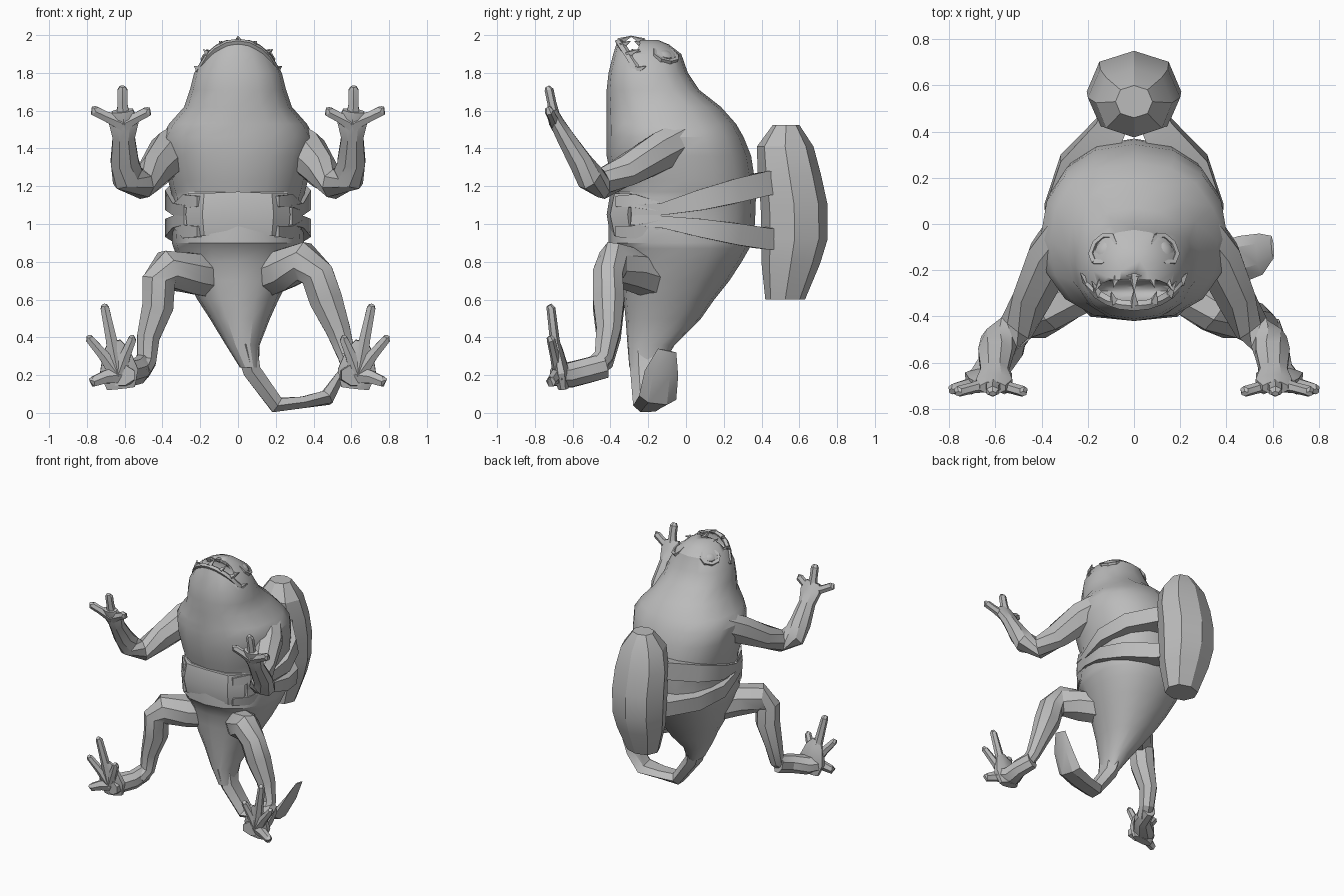
import bpy, bmesh, math
from mathutils import Vector

skin = bpy.data.materials.new("grey skin")
skin.diffuse_color = (0.5, 0.5, 0.5, 1)


def finish(bm, name, angle=30):
    bmesh.ops.recalc_face_normals(bm, faces=bm.faces)
    me = bpy.data.meshes.new(name)
    bm.to_mesh(me)
    bm.free()
    ob = bpy.data.objects.new(name, me)
    bpy.context.collection.objects.link(ob)
    me.materials.append(skin)
    bpy.ops.object.select_all(action='DESELECT')
    ob.select_set(True)
    bpy.context.view_layer.objects.active = ob
    bpy.ops.object.shade_smooth_by_angle(angle=math.radians(angle))
    return ob


def skin_rings(rings, name, angle=30):
    """Bridge a list of point rings and cap both ends."""
    bm = bmesh.new()
    vs = [[bm.verts.new(p) for p in r] for r in rings]
    n = len(rings[0])
    for a, b in zip(vs, vs[1:]):
        for i in range(n):
            j = (i + 1) % n
            bm.faces.new((a[i], a[j], b[j], b[i]))
    bm.faces.new(vs[0])
    bm.faces.new(vs[-1])
    return finish(bm, name, angle)


def loft(name, secs, n, angle=30, power=1.0):
    """Level sections: z, centre x, half width, front y, back y."""
    def warp(v):
        return math.copysign(abs(v) ** power, v) if abs(v) > 1e-6 else 0
    rings = []
    for z, cx, rx, y0, y1 in secs:
        rings.append([(cx + rx * warp(math.cos(2 * math.pi * i / n)),
                       (y0 + y1) / 2 + (y1 - y0) / 2 * warp(math.sin(2 * math.pi * i / n)), z)
                      for i in range(n)])
    return skin_rings(rings, name, angle)


def tube(name, pts, n=6, ref=(0, 1, 0), angle=30):
    """Limb through points x, y, z, half width, half depth."""
    rings = []
    ps = [Vector(p[:3]) for p in pts]
    for k, p in enumerate(pts):
        t = (ps[min(k + 1, len(ps) - 1)] - ps[max(k - 1, 0)]).normalized()
        a = Vector(ref).cross(t).normalized()
        b = t.cross(a)
        rings.append([ps[k] + a * p[3] * math.cos(2 * math.pi * (i + .5) / n)
                      + b * p[4] * math.sin(2 * math.pi * (i + .5) / n) for i in range(n)])
    return skin_rings(rings, name, angle)


def mirrored(pts, s):
    return [(s * p[0],) + tuple(p[1:]) for p in pts]


# Body from belly to head, with a pinched waist
body = loft("body", [
    (0.24, 0.06, 0.05, -0.30, -0.13), (0.36, 0.025, 0.09, -0.31, -0.06),
    (0.5, 0.01, 0.16, -0.32, 0.08), (0.60, 0, 0.215, -0.33, 0.15),
    (0.70, 0, 0.265, -0.34, 0.23), (0.80, 0, 0.31, -0.355, 0.295), (0.87, 0, 0.34, -0.385, 0.335),
    (0.90, 0, 0.35, -0.41, 0.345), (1.0, 0, 0.345, -0.41, 0.365),
    (1.14, 0, 0.345, -0.40, 0.37), (1.17, 0, 0.355, -0.38, 0.37),
    (1.23, 0, 0.37, -0.395, 0.365), (1.36, 0, 0.395, -0.42, 0.345),
    (1.46, 0, 0.405, -0.42, 0.305), (1.53, 0, 0.365, -0.42, 0.265),
    (1.62, 0, 0.285, -0.42, 0.185), (1.71, 0, 0.255, -0.42, 0.07),
    (1.80, 0, 0.232, -0.41, 0.01), (1.90, 0, 0.175, -0.385, -0.025),
    (1.95, 0, 0.115, -0.37, -0.09), (1.975, 0, 0.06, -0.34, -0.15)], 16, 28, 0.88)

# Open mouth cut into the top of the head
bm = bmesh.new()
bmesh.ops.create_uvsphere(bm, u_segments=12, v_segments=8, radius=1)
for v in bm.verts:
    v.co = (v.co.x * 0.20, -0.29 + v.co.y * 0.055, 1.95 + v.co.z * 0.10)
cutter = finish(bm, "mouth_cutter")
cutter.hide_render = True
cutter.hide_viewport = True
cut = body.modifiers.new("mouth", 'BOOLEAN')
cut.object = cutter
cut.operation = 'DIFFERENCE'
cut.solver = 'EXACT'


def lip_point(a, y, w, dip):
    return Vector((w * math.sin(a), y + dip * (1 - math.cos(a)), 1.70 + 0.265 * math.cos(a)))


# Lips and fangs arching over the mouth
for lip, y, w, dip in (("upper_lip", -0.225, 0.20, 0.0), ("lower_lip", -0.355, 0.225, 0.18)):
    arc = [lip_point(math.radians(d), y, w, dip) for d in range(-75, 76, 15)]
    tube(lip, [(*p, 0.016, 0.022) for p in arc], 5)
    sgn = -1 if lip == "upper_lip" else 1
    for i, d in enumerate((-64, -42, -22, 0, 22, 42, 64)):
        p = lip_point(math.radians(d), y, w, dip)
        out = Vector((math.sin(math.radians(d)) * 0.7, 0, 0.4))
        tip = p + (out + Vector((0, sgn * 0.9, 0))).normalized() * (0.055 + 0.02 * (i % 2))
        tube(lip + "_fang", [(*p, 0.022, 0.022), (*tip, 0.002, 0.002)], 4, (0.3, 0.1, 1))

for s in (1, -1):
    # Eyes with raised lids
    c = Vector((s * 0.13, -0.11, 1.89))
    nrm = Vector((s * 0.5, 0.35, 0.8)).normalized()
    rot = nrm.to_track_quat('Z', 'Y')
    bm = bmesh.new()
    bmesh.ops.create_uvsphere(bm, u_segments=10, v_segments=6, radius=1)
    for v in bm.verts:
        v.co = c + rot @ Vector((v.co.x * 0.05, v.co.y * 0.04, v.co.z * 0.025))
    finish(bm, "eye")
    lid = []
    for k in range(9):
        a = 2 * math.pi * k / 8
        lid.append((*(c + rot @ Vector((0.068 * math.cos(a), 0.055 * math.sin(a), 0))), 0.014, 0.02))
    tube("eyelid", lid, 4, nrm)

    # Arm
    tube("arm", mirrored([
        (0.25, 0.02, 1.45, 0.12, 0.10), (0.36, -0.14, 1.38, 0.12, 0.10),
        (0.44, -0.32, 1.28, 0.095, 0.085), (0.51, -0.45, 1.21, 0.08, 0.08),
        (0.585, -0.51, 1.25, 0.09, 0.075), (0.60, -0.56, 1.33, 0.08, 0.065),
        (0.605, -0.64, 1.46, 0.063, 0.05), (0.605, -0.685, 1.54, 0.085, 0.04),
        (0.612, -0.71, 1.60, 0.06, 0.03)], s), 8)
    # Fingers
    for mid, tip in (((0.535, 1.565), (0.48, 1.605)), ((0.612, 1.64), (0.612, 1.72)),
                     ((0.70, 1.57), (0.76, 1.61))):
        tube("finger", mirrored([
            (0.605, -0.69, 1.53, 0.045, 0.035), (mid[0], -0.71, mid[1], 0.03, 0.024),
            (tip[0], -0.725, tip[1] - 0.01, 0.03, 0.024), (tip[0], -0.735, tip[1] + 0.008, 0.016, 0.012)], s), 6)

    # Broad straps hugging the back and joining the pack
    for z0, z1, h in ((1.08, 1.21, 0.09), (1.01, 0.925, 0.08)):
        tube("strap", mirrored([
            (0.26, -0.28, (z0 + 1.05) / 2, 0.05, 0.04), (0.32, -0.12, z0, 0.045, 0.04),
            (0.345, 0.07, z0 * 0.65 + z1 * 0.35, h * 0.85, 0.06), (0.265, 0.25, z0 * 0.3 + z1 * 0.7, h, 0.09),
            (0.11, 0.40, z1, h, 0.10), (0.07, 0.48, z1, h, 0.09)], s), 4, (1, 0, 0))
    # Side folds of the belly band
    for z in (0.96, 1.12):
        tube("belly_fold", mirrored([
            (0.20, -0.36, z, 0.04, 0.03), (0.27, -0.265, z, 0.05, 0.035),
            (0.33, -0.12, z * 0.5 + 0.525, 0.03, 0.02)], s), 4, (1, 0.3, 0))

# Belly band across the front
tube("belly_band", [(-0.25, -0.28, 1.05, 0.13, 0.04), (-0.17, -0.355, 1.05, 0.13, 0.05),
                    (0, -0.38, 1.05, 0.14, 0.04), (0.17, -0.355, 1.05, 0.13, 0.05),
                    (0.25, -0.28, 1.05, 0.13, 0.04)], 6)

# Legs, each with its own pose
legs = {
    1: [(0.13, -0.16, 0.72, 0.12, 0.12), (0.24, -0.29, 0.76, 0.115, 0.115),
        (0.35, -0.385, 0.80, 0.11, 0.095), (0.42, -0.415, 0.73, 0.095, 0.085),
        (0.465, -0.41, 0.60, 0.095, 0.09), (0.53, -0.41, 0.44, 0.07, 0.07),
        (0.575, -0.435, 0.30, 0.05, 0.055), (0.595, -0.50, 0.23, 0.045, 0.055)],
    -1: [(-0.13, -0.16, 0.72, 0.12, 0.12), (-0.25, -0.29, 0.74, 0.115, 0.115),
         (-0.38, -0.385, 0.755, 0.11, 0.095), (-0.42, -0.415, 0.70, 0.095, 0.085),
         (-0.425, -0.41, 0.56, 0.09, 0.09), (-0.475, -0.41, 0.40, 0.065, 0.07),
         (-0.485, -0.435, 0.27, 0.055, 0.055), (-0.51, -0.50, 0.22, 0.05, 0.055)]}
for s, path in legs.items():
    tube("leg", path, 8)
    # Foot
    ankle = path[-1]
    tube("foot", [(ankle[0] - s * 0.01, -0.43, 0.25, 0.05, 0.07), (ankle[0] + s * 0.02, -0.54, 0.22, 0.06, 0.07),
                  (s * 0.61, -0.62, 0.20, 0.08, 0.07), (s * 0.635, -0.69, 0.20, 0.10, 0.06)],
         8, (0, 0, 1))
    tube("sole", mirrored([(0.62, -0.65, 0.13, 0.08, 0.03), (0.63, -0.66, 0.22, 0.11, 0.045),
                           (0.645, -0.68, 0.33, 0.075, 0.03), (0.655, -0.69, 0.38, 0.035, 0.02)], s), 8)
    # Toes
    for tx, tz, r in ((0.705, 0.57, 0.026), (0.785, 0.405, 0.025), (0.56, 0.405, 0.025), (0.77, 0.18, 0.03)):
        bx, bz = 0.635, 0.20
        tube("toe", mirrored([
            (bx, -0.665, bz, 0.05, 0.04), ((bx + tx) / 2, -0.695, (bz + tz) / 2, r * 1.3, r),
            (tx, -0.715, tz - 0.015, r, r * 0.9), (tx + 0.003, -0.725, tz, r * 0.6, r * 0.6)], s), 6)

# Tail curling to one side and ending in a flat blade
tube("tail", [(0.04, -0.20, 0.36, 0.07, 0.11), (0.075, -0.205, 0.22, 0.055, 0.09),
              (0.205, -0.20, 0.042, 0.05, 0.08), (0.34, -0.18, 0.055, 0.035, 0.09),
              (0.47, -0.15, 0.08, 0.045, 0.10), (0.55, -0.13, 0.21, 0.025, 0.09),
              (0.60, -0.10, 0.33, 0.006, 0.05)], 6)

# Long pack on the back
loft("pack", [
    (0.60, 0, 0.12, 0.42, 0.63), (0.79, 0, 0.18, 0.40, 0.71), (0.92, 0, 0.20, 0.40, 0.75),
    (1.10, 0, 0.205, 0.395, 0.75), (1.26, 0, 0.20, 0.38, 0.715), (1.41, 0, 0.165, 0.375, 0.675),
    (1.525, 0, 0.08, 0.46, 0.60)], 8, 25, 0.9)
